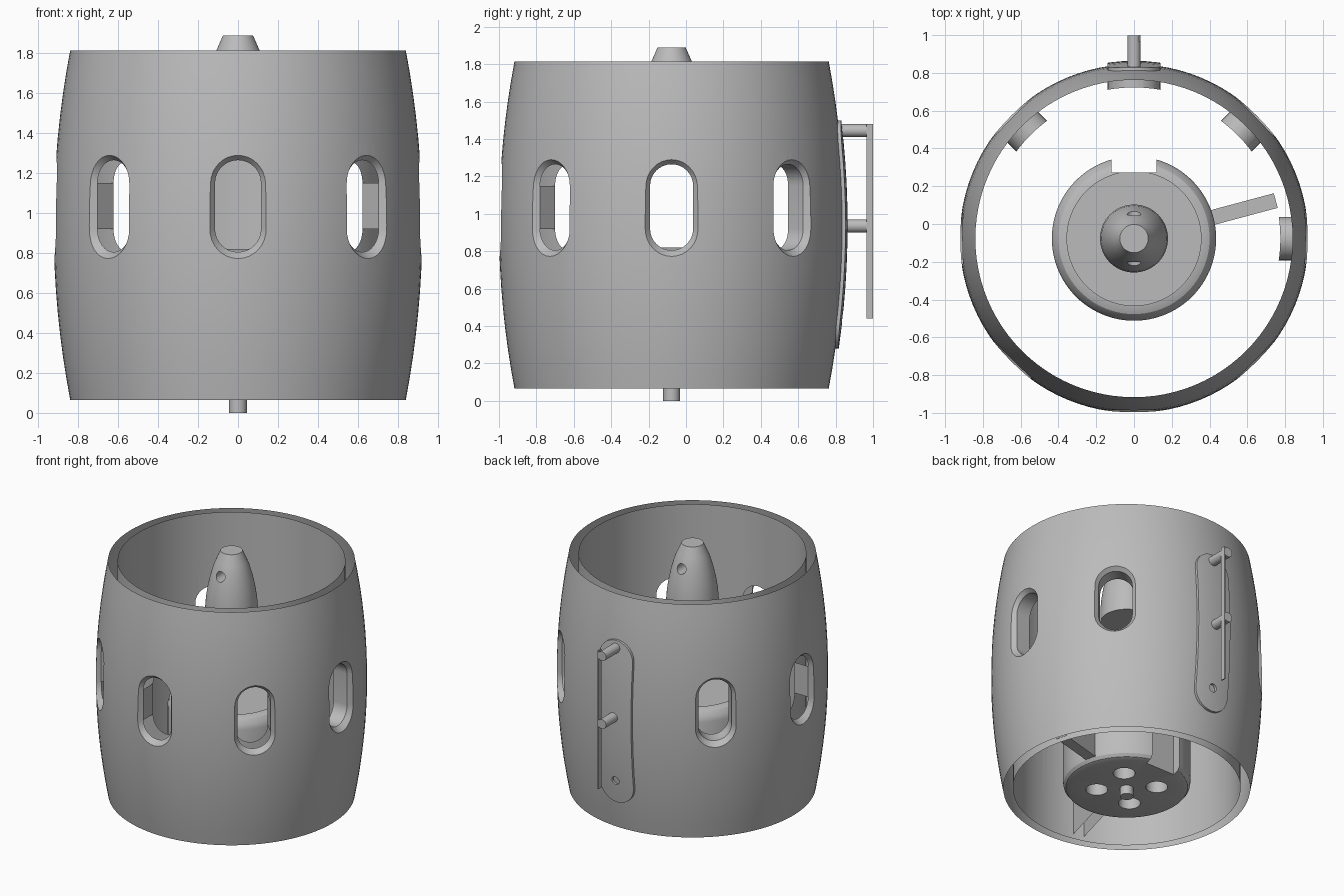
import bpy, bmesh, math
from mathutils import Vector, Matrix

cube = bpy.data.objects.get("Cube")
if cube:
    bpy.data.objects.remove(cube, do_unlink=True)

AXIS = Vector((0, -0.077, 0))      # centre line of the barrel
MID = 1.035                        # height of the window centres
BOTTOM, TOP = 0.065, 1.815

grey = bpy.data.materials.new("plain_grey")
grey.use_nodes = True
grey.diffuse_color = (0.5, 0.5, 0.5, 1)
grey.node_tree.nodes["Principled BSDF"].inputs["Base Color"].default_value = (0.5, 0.5, 0.5, 1)


def make(name, bm):
    bmesh.ops.remove_doubles(bm, verts=bm.verts, dist=1e-5)
    bmesh.ops.recalc_face_normals(bm, faces=bm.faces)
    mesh = bpy.data.meshes.new(name)
    bm.to_mesh(mesh)
    bm.free()
    mesh.materials.append(grey)
    obj = bpy.data.objects.new(name, mesh)
    bpy.context.collection.objects.link(obj)
    return obj


def revolve(name, profile, closed=False, steps=96):
    bm = bmesh.new()
    vs = [bm.verts.new(AXIS + Vector((r, 0, z))) for r, z in profile]
    pairs = list(zip(vs, vs[1:])) + ([(vs[-1], vs[0])] if closed else [])
    edges = [bm.edges.new(p) for p in pairs]
    bmesh.ops.spin(bm, geom=vs + edges, cent=AXIS, axis=(0, 0, 1),
                   angle=math.tau, steps=steps, use_duplicate=False)
    return make(name, bm)


def stadium(name, angle, centre_z, straight, rings):
    """Loft of upright rounded slots: rings are (distance, half width)."""
    a = math.radians(angle)
    out, side = Vector((math.cos(a), math.sin(a), 0)), Vector((-math.sin(a), math.cos(a), 0))
    bm = bmesh.new()
    loops = []
    for dist, half in rings:
        loop = []
        for end in (0, 1):
            for i in range(17):
                t = math.pi * (i / 16 + end)
                z = centre_z + half * math.sin(t) + (-straight if end else straight)
                loop.append(bm.verts.new(AXIS + out * dist + side * half * math.cos(t) + Vector((0, 0, z))))
        loops.append(loop)
    for lo, hi in zip(loops, loops[1:]):
        for i in range(len(lo)):
            j = (i + 1) % len(lo)
            bm.faces.new((lo[i], lo[j], hi[j], hi[i]))
    bm.faces.new(loops[0])
    bm.faces.new(loops[-1])
    return make(name, bm)


def box(name, size, centre, angle=0):
    bm = bmesh.new()
    bmesh.ops.create_cube(bm, size=1)
    bmesh.ops.scale(bm, vec=size, verts=bm.verts)
    bmesh.ops.translate(bm, vec=centre, verts=bm.verts)
    bmesh.ops.rotate(bm, matrix=Matrix.Rotation(math.radians(angle), 3, 'Z'), verts=bm.verts)
    bmesh.ops.translate(bm, vec=AXIS, verts=bm.verts)
    return make(name, bm)


def rod(name, radius, length, centre, axis='Z'):
    bm = bmesh.new()
    bmesh.ops.create_cone(bm, cap_ends=True, segments=32, radius1=radius, radius2=radius, depth=length)
    if axis == 'Y':
        bmesh.ops.rotate(bm, matrix=Matrix.Rotation(math.pi / 2, 3, 'X'), verts=bm.verts)
    bmesh.ops.translate(bm, vec=AXIS + Vector(centre), verts=bm.verts)
    return make(name, bm)


def carve(obj, cutters, operation='DIFFERENCE'):
    for cutter in cutters:
        mod = obj.modifiers.new("cut", 'BOOLEAN')
        mod.operation, mod.solver, mod.object = operation, 'EXACT', cutter
    graph = bpy.context.evaluated_depsgraph_get()
    mesh = bpy.data.meshes.new_from_object(obj.evaluated_get(graph))
    obj.modifiers.clear()
    obj.data = mesh
    for cutter in cutters:
        bpy.data.objects.remove(cutter, do_unlink=True)


def drop_faces(obj, rule):
    bm = bmesh.new()
    bm.from_mesh(obj.data)
    bm.normal_update()
    bmesh.ops.delete(bm, geom=[f for f in bm.faces if rule(f)], context='FACES')
    bm.to_mesh(obj.data)
    bm.free()


def finish(obj, angle=25):
    obj.data.shade_smooth()
    obj.data.set_sharp_from_angle(angle=math.radians(angle))


def bulge(extra=0):
    """Bowed outer wall from bottom to top."""
    half = (TOP - BOTTOM) / 2
    return [(0.84 + extra + 0.083 * (1 - (k / 8) ** 2), BOTTOM + half + half * k / 8)
            for k in range(-8, 9)]


# Barrel shell with seven flared windows
shell = revolve("barrel_shell", [(0.775, BOTTOM)] + bulge() + [(0.775, TOP)], closed=True)
carve(shell, [stadium("window_cutter", a, MID, 0.115, [(0.6, 0.115), (0.88, 0.115), (1.0, 0.215)])
              for a in (-135, -90, -45, 0, 45, 135, 180)])


def open_shell(face):
    c = face.calc_center_median() - AXIS
    if abs(face.normal.z) > 0.95 and (c.z > TOP - 0.01 or c.z < BOTTOM + 0.01):
        return True                                  # open rims between the two walls
    radial = Vector((c.x, c.y, 0)).normalized()
    az = math.degrees(math.atan2(c.y, c.x))
    plain = az < -25 or az > 160                     # windows lined at the sides only
    return plain and abs(face.normal.dot(radial)) < 0.3 and abs(c.z - MID) > 0.116


drop_faces(shell, open_shell)
finish(shell)

# Raised mounting pad on the back
pad = revolve("mounting_pad", [(0.8, BOTTOM)] + bulge(0.018) + [(0.8, TOP)], closed=True)
carve(pad, [stadium("pad_cutter", 90, 0.89, 0.47, [(0.7, 0.14), (1.1, 0.14)])], 'INTERSECT')
carve(pad, [rod("pad_hole_cutter", 0.03, 0.2, (0, 0.96, 0.45), 'Y')])
finish(pad)

# Handle: two pegs and a thin upright bar
for label, z in (("upper", 1.445), ("lower", 0.935)):
    finish(rod(label + "_handle_peg", 0.035, 0.235, (0, 0.9575, z), 'Y'))
box("handle_bar", (0.008, 0.035, 1.04), (0.031, 1.0595, 0.96))

# Central hub with rounded edges, bottom holes and a back slot
hub = revolve("hub", [(0, BOTTOM), (0.385, BOTTOM), (0.415, 0.075), (0.43, 0.095), (0.435, 0.13),
                      (0.435, 0.74), (0.425, 0.775), (0.4, 0.805), (0.36, 0.82), (0.355, 0.82),
                      (0.355, 0.805), (0, 0.805)])
cutters = [box("slot_cutter", (0.24, 0.3, 1.2), (0, 0.5, 0.45))]
for k in range(4):
    a = math.radians(45 + 90 * k)
    cutters.append(rod("hole_cutter", 0.075, 0.3, (0.205 * math.cos(a), 0.205 * math.sin(a), 0.05)))
carve(hub, cutters)
finish(hub)
finish(rod("bottom_pin", 0.045, 0.08, (0, 0, 0.04)))

# Struts between hub and shell
box("side_strut", (0.36, 0.08, 0.3), (0.597, 0, 0.25), 15)
front_strut = box("front_strut", (0.36, 0.08, 0.3), (0.597, 0, 0.25), 255)
drop_faces(front_strut, lambda f: abs(f.normal.z) > 0.9)

# Nose cone with a cross hole
nose = revolve("nose_cone", [(0, 1.37), (0.18, 1.37), (0.18, 1.46), (0.174, 1.54), (0.162, 1.62),
                             (0.145, 1.7), (0.122, 1.78), (0.108, TOP), (0.075, 1.89), (0, 1.89)], steps=64)
carve(nose, [rod("nose_hole_cutter", 0.036, 0.6, (0, 0, 1.74), 'Y')])
finish(nose)
